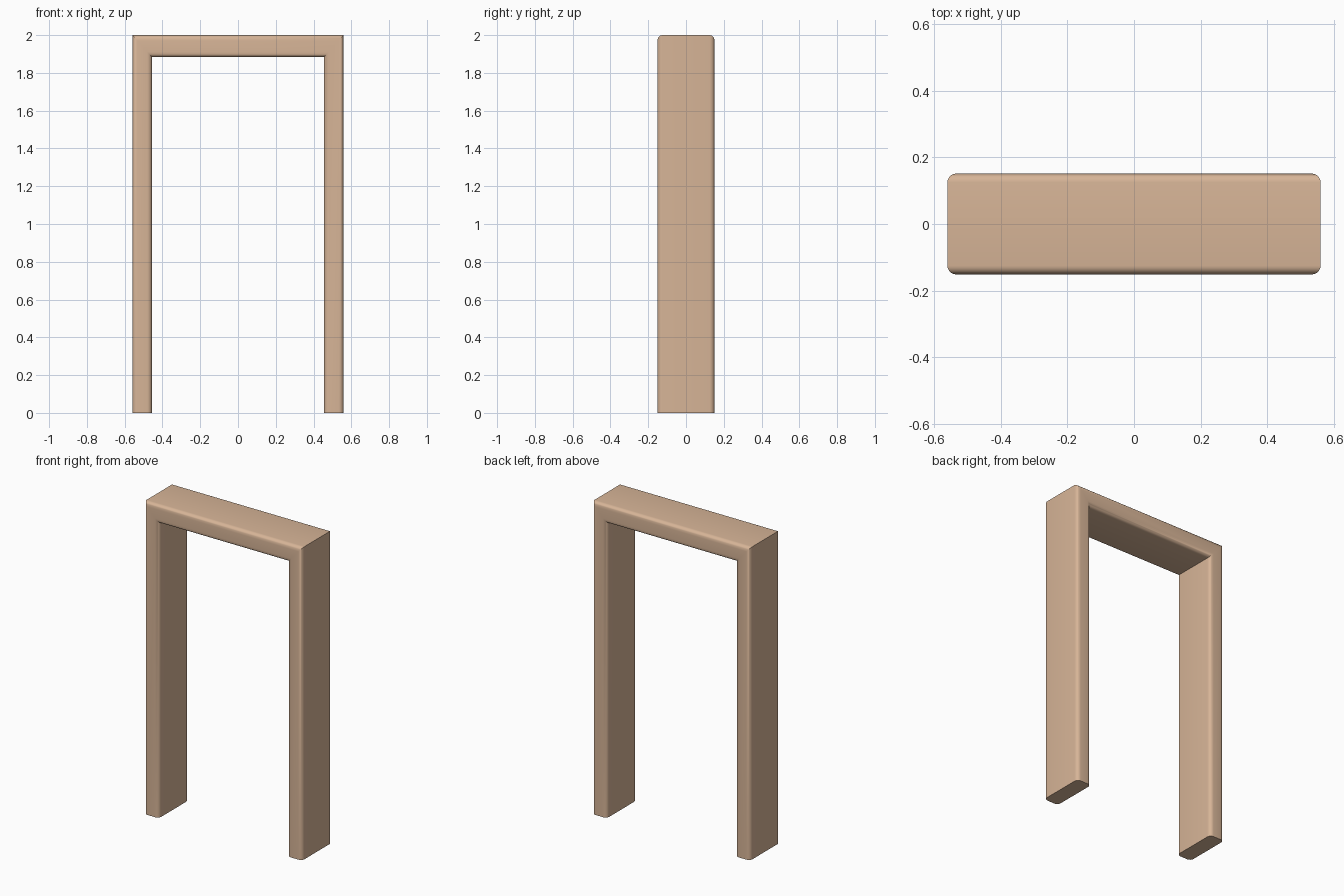
import bpy, bmesh, math

if "Cube" in bpy.data.objects:
    bpy.data.objects.remove(bpy.data.objects["Cube"])

OUT_X, IN_X = 0.559, 0.455   # half widths of the frame and of its opening
TOP, IN_TOP = 2.0, 1.883     # outer and inner height
HALF_D, R, SEG = 0.151, 0.026, 6


def rounded_profile():
    """Rounded rectangle: (inset from outer side 0..1, depth y)."""
    w = OUT_X - IN_X
    pts = []
    corners = [(w - R, HALF_D - R), (R, HALF_D - R), (R, R - HALF_D), (w - R, R - HALF_D)]
    for i, (cx, cy) in enumerate(corners):
        for k in range(SEG + 1):
            a = math.pi / 2 * (i + k / SEG)
            pts.append(((cx + R * math.cos(a)) / w, cy + R * math.sin(a)))
    return pts


# Profile swept up, across and down with mitred upper corners
bm = bmesh.new()
profile = rounded_profile()
rings = []
for side, at_top in ((-1, False), (-1, True), (1, True), (1, False)):
    ring = []
    for t, y in profile:
        x = side * (OUT_X + t * (IN_X - OUT_X))
        z = TOP + t * (IN_TOP - TOP) if at_top else 0.0
        ring.append(bm.verts.new((x, y, z)))
    rings.append(ring)
n = len(profile)
for a, b in zip(rings, rings[1:]):
    for i in range(n):
        j = (i + 1) % n
        bm.faces.new((a[i], a[j], b[j], b[i]))

# Flat feet
bm.faces.new(rings[0])
bm.faces.new(rings[-1])
bmesh.ops.recalc_face_normals(bm, faces=bm.faces)

mesh = bpy.data.meshes.new("door_frame")
bm.to_mesh(mesh)
bm.free()
frame = bpy.data.objects.new("door_frame", mesh)
bpy.context.collection.objects.link(frame)

# Light wood colour
wood = bpy.data.materials.new("light_wood")
wood.diffuse_color = (0.68, 0.46, 0.31, 1.0)
wood.use_nodes = True
wood.node_tree.nodes["Principled BSDF"].inputs["Base Color"].default_value = wood.diffuse_color
mesh.materials.append(wood)

bpy.context.view_layer.objects.active = frame
frame.select_set(True)
bpy.ops.object.shade_smooth_by_angle(angle=math.radians(30))
